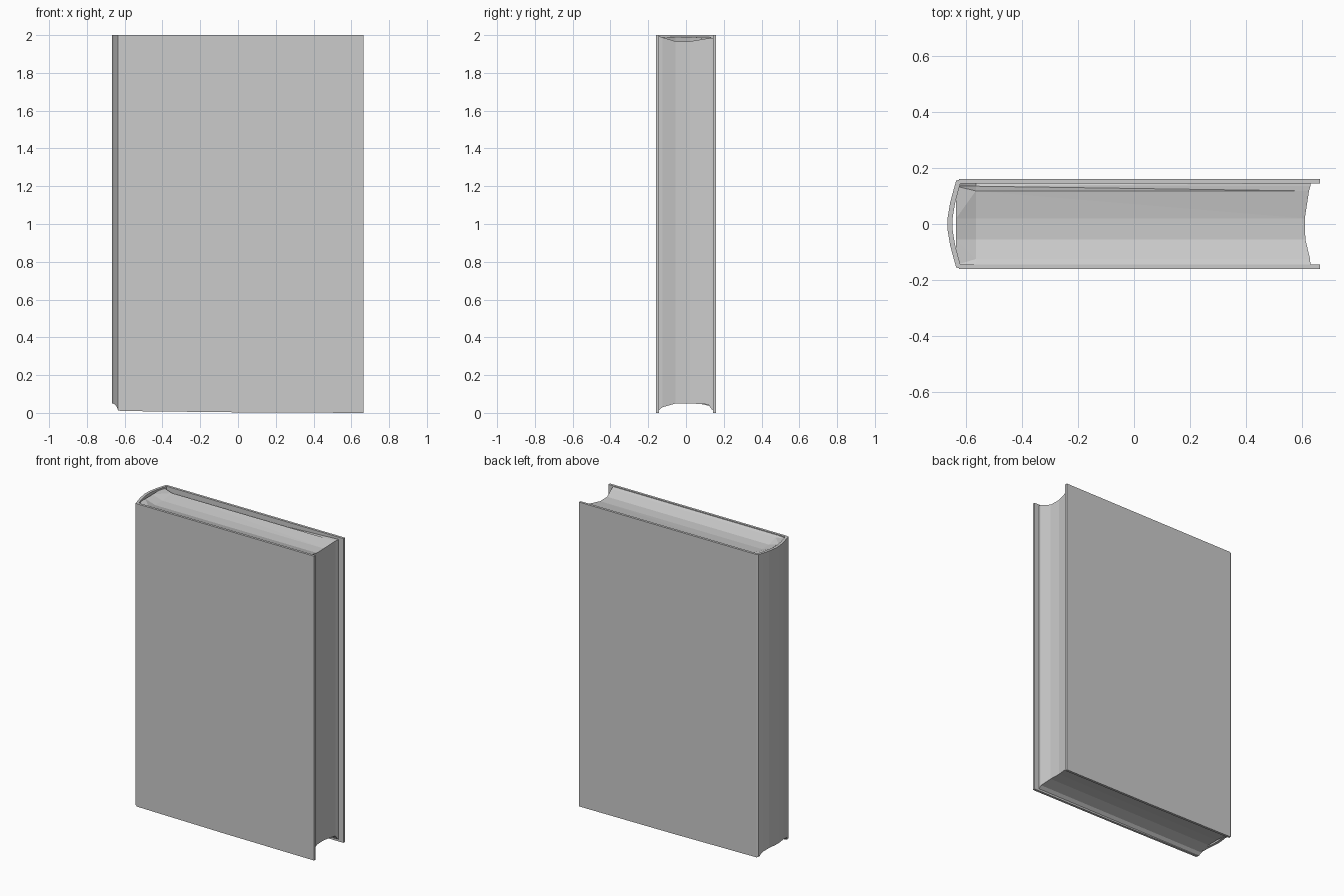
import bpy, bmesh


def loft(name, stations):
    """Join matching (x, z) outlines placed at successive y positions."""
    bm = bmesh.new()
    rings = [[bm.verts.new((x, y, z)) for x, z in loop] for y, loop in stations]
    for a, b in zip(rings, rings[1:]):
        n = len(a)
        for i in range(n):
            j = (i + 1) % n
            bm.faces.new((a[i], a[j], b[j], b[i]))
    bm.faces.new(rings[0])
    bm.faces.new(rings[-1][::-1])
    bmesh.ops.recalc_face_normals(bm, faces=bm.faces)
    # split bent faces cleanly
    bmesh.ops.triangulate(bm, faces=bm.faces)
    me = bpy.data.meshes.new(name)
    bm.to_mesh(me)
    bm.free()
    ob = bpy.data.objects.new(name, me)
    bpy.context.collection.objects.link(ob)
    return ob


# Front and back cover boards
board = [(-0.625, 0.01), (0.0, 0.003), (0.665, 0.0), (0.665, 2.0), (-0.625, 2.0)]
for name, s in (("front_cover", -1), ("back_cover", 1)):
    loft(name, [(s * 0.144, board), (s * 0.160, board)])

# Rounded spine: y, outer x, bottom z
spine = [(-0.160, -0.620, 0.010), (-0.155, -0.635, 0.015), (-0.120, -0.645, 0.038),
         (-0.075, -0.657, 0.048), (-0.020, -0.666, 0.050), (0.020, -0.666, 0.050),
         (0.075, -0.657, 0.048), (0.120, -0.645, 0.038), (0.155, -0.635, 0.015),
         (0.160, -0.620, 0.010)]
loft("spine", [(y, [(x, zb), (x, 2.0), (x + 0.018, 2.0), (x + 0.018, zb)])
               for y, x, zb in spine])

# Page block: y, fore-edge x, bottom z, top z at fore-edge, top z near spine
pages = [(-0.146, 0.630, 0.012, 1.996, 1.996), (-0.125, 0.629, 0.030, 1.988, 1.988),
         (-0.055, 0.612, 0.050, 1.967, 1.967), (0.020, 0.610, 0.050, 1.967, 1.967),
         (0.118, 0.625, 0.045, 1.983, 1.980), (0.135, 0.630, 0.020, 1.985, 1.930),
         (0.146, 0.630, 0.012, 1.985, 1.925)]
loft("pages", [(y, [(-0.635, zb), (fx, zb), (fx, zf), (-0.565, zs), (-0.635, 1.99)])
               for y, fx, zb, zf, zs in pages])
